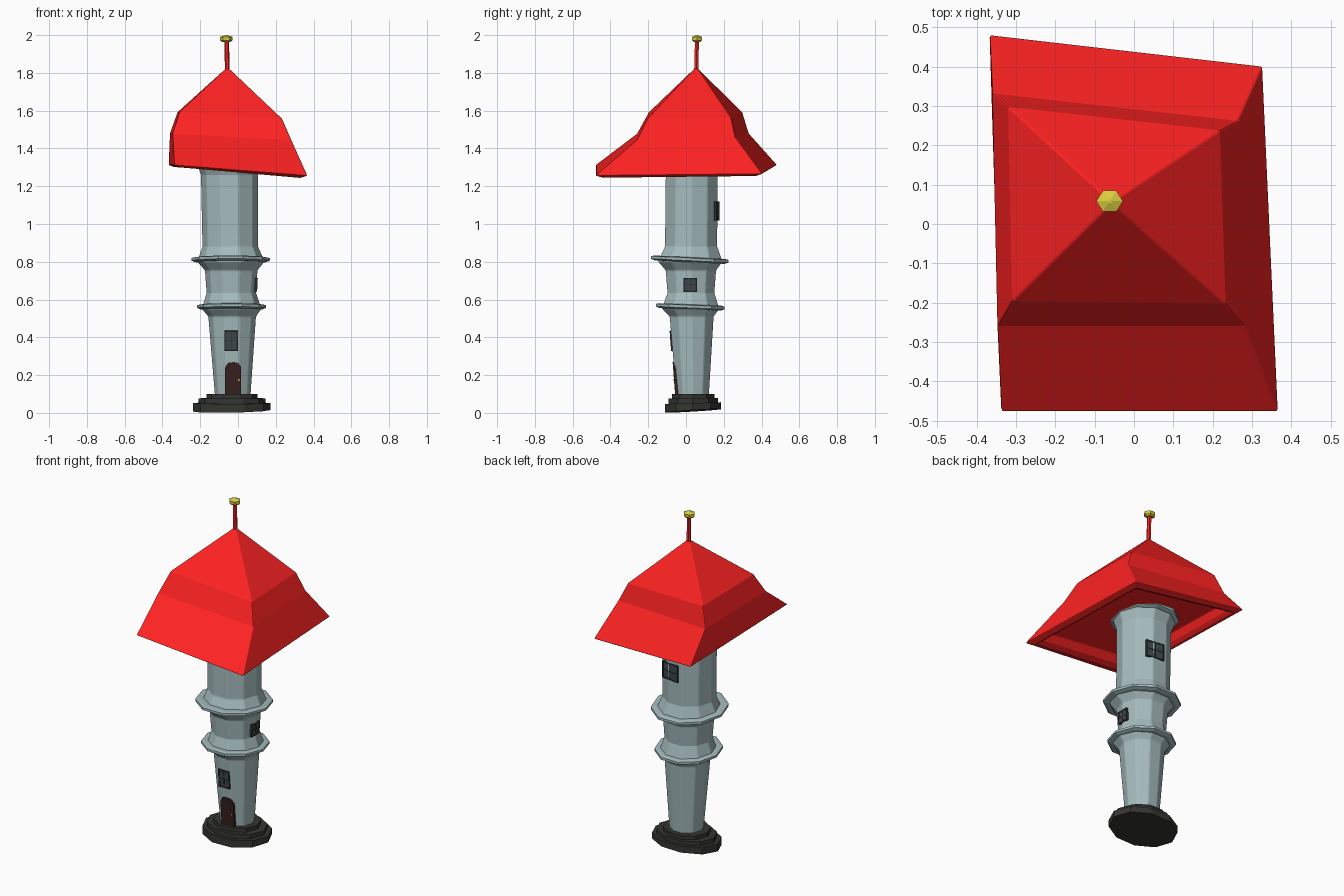
import bpy, bmesh
from math import cos, sin, pi, radians
from mathutils import Matrix, Vector

if "Cube" in bpy.data.objects:
    bpy.data.objects.remove(bpy.data.objects["Cube"])


def material(name, rgb):
    m = bpy.data.materials.new(name)
    m.diffuse_color = (*rgb, 1)
    m.use_nodes = True
    m.node_tree.nodes["Principled BSDF"].inputs["Base Color"].default_value = m.diffuse_color
    return m


STONE = material("pale_stone", (0.38, 0.50, 0.51))
DARK = material("dark_stone", (0.035, 0.035, 0.03))
RED = material("red_roof", (1.0, 0.016, 0.016))
GOLD = material("gold", (0.70, 0.62, 0.05))
WOOD = material("brown_wood", (0.04, 0.015, 0.013))
FRAME = material("window_frame", (0.025, 0.03, 0.032))
GLASS = material("window_glass", (0.05, 0.065, 0.07))


def loft(name, loops, mat):
    """Skin a stack of equal-length point loops and close both ends."""
    bm = bmesh.new()
    rows = [[bm.verts.new(p) for p in loop] for loop in loops]
    n = len(rows[0])
    for a, b in zip(rows, rows[1:]):
        for i in range(n):
            j = (i + 1) % n
            bm.faces.new((a[i], a[j], b[j], b[i]))
    bm.faces.new(rows[0][::-1])
    bm.faces.new(rows[-1])
    bmesh.ops.recalc_face_normals(bm, faces=bm.faces)
    mesh = bpy.data.meshes.new(name)
    bm.to_mesh(mesh)
    bm.free()
    mesh.materials.append(mat)
    obj = bpy.data.objects.new(name, mesh)
    bpy.context.collection.objects.link(obj)
    return obj


def soften(obj, width, angle):
    """Small bevel on edges sharper than the given angle."""
    b = obj.modifiers.new("bevel", 'BEVEL')
    b.width, b.segments, b.angle_limit = width, 2, radians(angle)


def oval(cx, cy, z, rx, ry, n=10, tx=0.0, ty=0.0):
    """Polygon ring, optionally tilted along x and y."""
    pts = []
    for i in range(n):
        a = 2 * pi * i / n
        x, y = rx * cos(a), ry * sin(a)
        pts.append((cx + x, cy + y, z + tx * x + ty * y))
    return pts


def panel(name, outline, depth, mat, loc, yaw=0, lean=0, out=0.0):
    """Flat plate facing -y, turned by yaw and leaning outward at its top."""
    m = (Matrix.Translation(loc) @ Matrix.Rotation(radians(yaw), 4, 'Z')
         @ Matrix.Rotation(lean, 4, 'X'))
    return loft(name, [[m @ Vector((u, y, v)) for u, v in outline]
                       for y in (depth, -depth - out)], mat)


def rect(w, h, x=0, z=0):
    return [(x - w / 2, z - h / 2), (x + w / 2, z - h / 2),
            (x + w / 2, z + h / 2), (x - w / 2, z + h / 2)]


def window(name, w, h, loc, yaw=0, lean=0):
    t = 0.007
    panel(name + "_glass", rect(w, h), 0.006, GLASS, loc, yaw, lean)
    bars = [rect(t, h, -w / 2), rect(t, h, w / 2), rect(w + t, t, 0, -h / 2),
            rect(w + t, t, 0, h / 2), rect(w, t / 2), rect(t / 2, h)]
    for i, bar in enumerate(bars):
        panel(f"{name}_bar_{i + 1}", bar, 0.006, FRAME, loc, yaw, lean, 0.002)


# stepped plinth
for i, (z0, z1, rx, ry, ty) in enumerate([(0.011, 0.052, 0.205, 0.156, 0.06),
                                          (0.045, 0.077, 0.178, 0.138, 0.03),
                                          (0.07, 0.1, 0.135, 0.119, 0)]):
    loft(f"plinth_step_{i + 1}", [oval(-0.032, 0.038, z0, rx, ry, tx=0.02, ty=ty),
                                  oval(-0.032, 0.038, z1, rx, ry, ty=ty / 2)], DARK)

# tower shaft with flares: centre x, centre y, z, radius x, radius y
shaft = [(-0.028, 0.035, 0.09, 0.095, 0.09), (-0.031, 0.03, 0.51, 0.127, 0.122),
         (-0.034, 0.025, 0.553, 0.16, 0.16), (-0.034, 0.025, 0.572, 0.152, 0.152),
         (-0.035, 0.026, 0.635, 0.132, 0.130), (-0.036, 0.026, 0.755, 0.140, 0.140),
         (-0.038, 0.023, 0.80, 0.178, 0.178), (-0.038, 0.023, 0.82, 0.172, 0.172),
         (-0.041, 0.027, 0.88, 0.148, 0.145), (-0.045, 0.03, 1.26, 0.152, 0.144),
         (-0.047, 0.03, 1.32, 0.172, 0.168)]
soften(loft("tower_shaft", [oval(*s) for s in shaft], STONE), 0.006, 25)

# moulding rings around the shaft
for name, cx, cy, z, r, ty in [("lower_ring", -0.034, 0.023, 0.562, 0.183, -0.04),
                               ("middle_ring", -0.039, 0.02, 0.812, 0.208, -0.05),
                               ("upper_ring", -0.047, 0.03, 1.33, 0.185, 0)]:
    loft(name, [oval(cx, cy, z + dz, r * k, r * k * 1.04, ty=ty)
                for dz, k in ((-0.014, 0.9), (-0.006, 1), (0.008, 1), (0.012, 0.9))], STONE)

# arched door and handle
door = [(-0.042, 0), (0.042, 0), (0.042, 0.14), (0.028, 0.165), (0, 0.17),
        (-0.028, 0.165), (-0.042, 0.14)]
panel("door", door, 0.008, WOOD, (-0.026, -0.05, 0.1), 0, 0.075)
panel("door_handle", rect(0.007, 0.009), 0.008, GOLD, (0.004, -0.056, 0.175), 0, 0.075, 0.003)

# windows
window("front_window", 0.065, 0.1, (-0.036, -0.075, 0.382), 0, 0.075)
window("right_window", 0.064, 0.066, (0.095, 0.023, 0.678), 90, 0.05)
window("back_window", 0.105, 0.093, (-0.012, 0.161, 1.068), 172)

# crooked hipped roof: corners run back-left, back-right, front-right, front-left
eave = [(-0.367, 0.482, 1.312), (0.327, 0.402, 1.265), (0.367, -0.478, 1.256), (-0.337, -0.478, 1.312)]
waist = [(-0.360, 0.332, 1.48), (0.264, 0.262, 1.457), (0.282, -0.259, 1.445), (-0.347, -0.259, 1.478)]
shoulder = [(-0.320, 0.298, 1.592), (0.218, 0.238, 1.562), (0.233, -0.203, 1.557), (-0.310, -0.196, 1.592)]
mid = Vector((-0.03, 0.0, 0))


def inset(loop, k, dz):
    return [(mid.x + (x - mid.x) * k, mid.y + (y - mid.y) * k, z + dz) for x, y, z in loop]


peak = [(-0.056 + x * 0.006, 0.054 + y * 0.006, 1.825)
        for x, y in ((-1, 1), (1, 1), (1, -1), (-1, -1))]
# shallow recessed soffit below, then eave, waist, shoulder and peak
roof = loft("roof", [inset(eave, 0.78, 0.045), inset(eave, 0.84, 0.005), inset(eave, 0.91, -0.012),
                     eave, waist, shoulder, peak], RED)
soften(roof, 0.006, 50)

# finial pole and knob
loft("finial_pole", [oval(-0.056, 0.054, 1.79, 0.013, 0.013, 6),
                     oval(-0.06, 0.058, 1.975, 0.012, 0.012, 6)], RED)
loft("finial_knob", [oval(-0.062, 0.058, z, r, r * 0.9, 6) for z, r in
                     ((1.964, 0.022), (1.972, 0.033), (1.990, 0.034), (2.0, 0.006))], GOLD)
